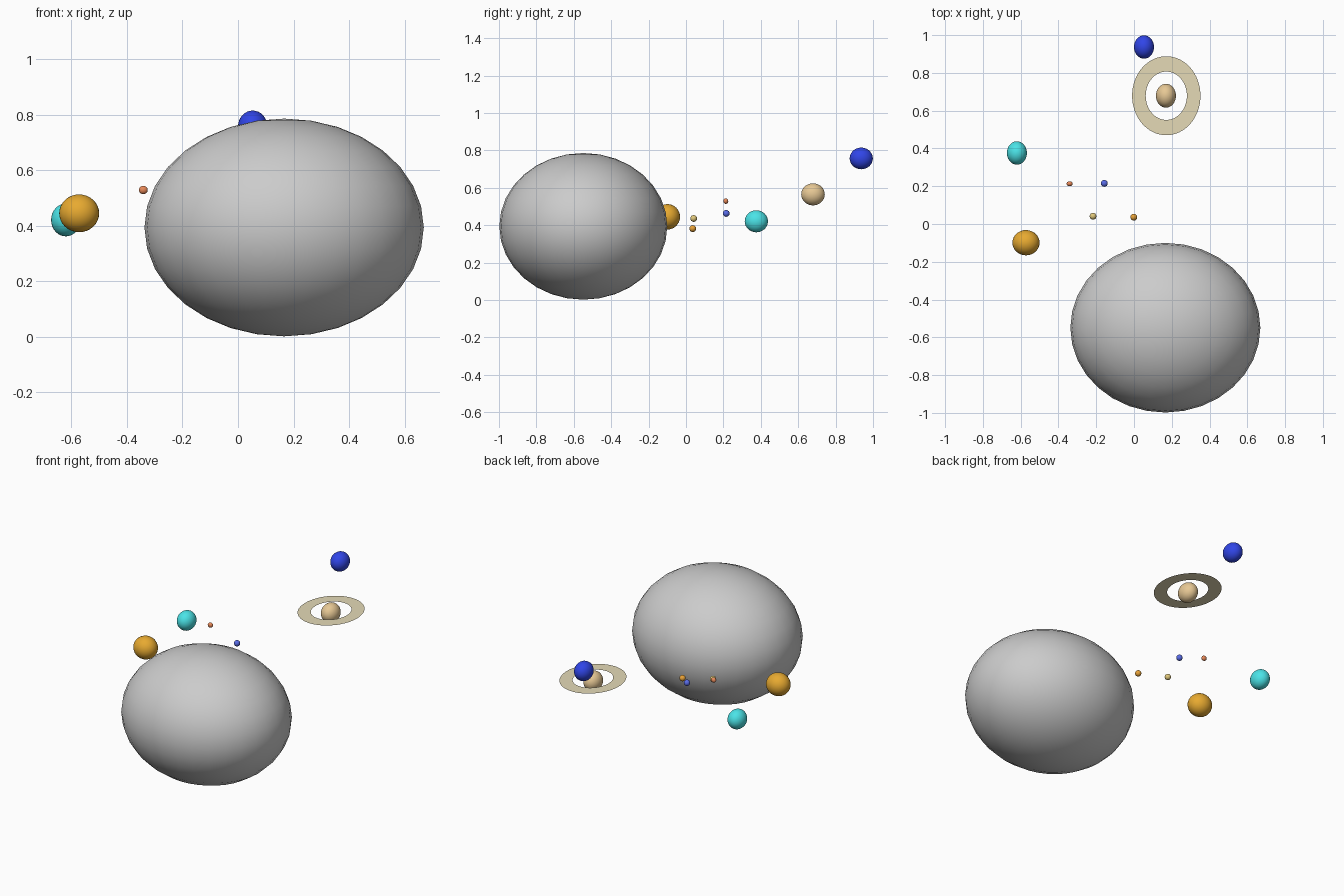
import bpy, bmesh, math

if "Cube" in bpy.data.objects:
    bpy.data.objects.remove(bpy.data.objects["Cube"])


def paint(obj, color):
    if color:
        mat = bpy.data.materials.new(obj.name + "_color")
        mat.diffuse_color = (*color, 1)
        mat.use_nodes = True
        mat.node_tree.nodes["Principled BSDF"].inputs["Base Color"].default_value = mat.diffuse_color
        obj.data.materials.append(mat)


def ball(name, center, radii, color=None):
    bpy.ops.mesh.primitive_uv_sphere_add(segments=32, ring_count=16, radius=1, location=center)
    obj = bpy.context.object
    obj.name = name
    obj.scale = radii
    bpy.ops.object.transform_apply(location=False, rotation=False, scale=True)
    bpy.ops.object.shade_smooth()
    paint(obj, color)
    return obj


def flat_ring(name, center, outer, inner, color, n=64):
    bm = bmesh.new()
    loops = []
    for rx, ry in (outer, inner):
        loops.append([bm.verts.new((rx * math.cos(2 * math.pi * i / n),
                                    ry * math.sin(2 * math.pi * i / n), 0)) for i in range(n)])
    o, k = loops
    for i in range(n):
        j = (i + 1) % n
        bm.faces.new((o[i], o[j], k[j], k[i]))
    mesh = bpy.data.meshes.new(name)
    bm.to_mesh(mesh)
    bm.free()
    obj = bpy.data.objects.new(name, mesh)
    obj.location = center
    bpy.context.collection.objects.link(obj)
    paint(obj, color)


# Central star
ball("sun", (0.166, -0.549, 0.394), (0.503, 0.449, 0.392))

# Four small inner planets
ball("inner_planet_orange", (-0.001, 0.036, 0.382), (0.018, 0.018, 0.018), (0.8, 0.36, 0.04))
ball("inner_planet_gold", (-0.217, 0.041, 0.436), (0.018, 0.018, 0.018), (0.75, 0.58, 0.2))
ball("inner_planet_blue", (-0.157, 0.215, 0.463), (0.018, 0.018, 0.018), (0.1, 0.15, 0.8))
ball("inner_planet_red", (-0.341, 0.213, 0.529), (0.016, 0.013, 0.015), (0.8, 0.25, 0.1))

# Four large outer planets
ball("giant_planet_orange", (-0.572, -0.099, 0.445), (0.072, 0.067, 0.068), (0.8, 0.4, 0.03))
ball("ringed_planet", (0.169, 0.679, 0.565), (0.053, 0.063, 0.059), (0.8, 0.58, 0.3))
ball("outer_planet_cyan", (-0.62, 0.376, 0.421), (0.053, 0.062, 0.059), (0.07, 0.77, 0.8))
ball("outer_planet_blue", (0.053, 0.937, 0.757), (0.053, 0.062, 0.058), (0.03, 0.06, 0.8))

# Ring around the ringed planet
flat_ring("planet_ring", (0.171, 0.679, 0.578), (0.181, 0.209), (0.109, 0.128), (0.78, 0.7, 0.47))
